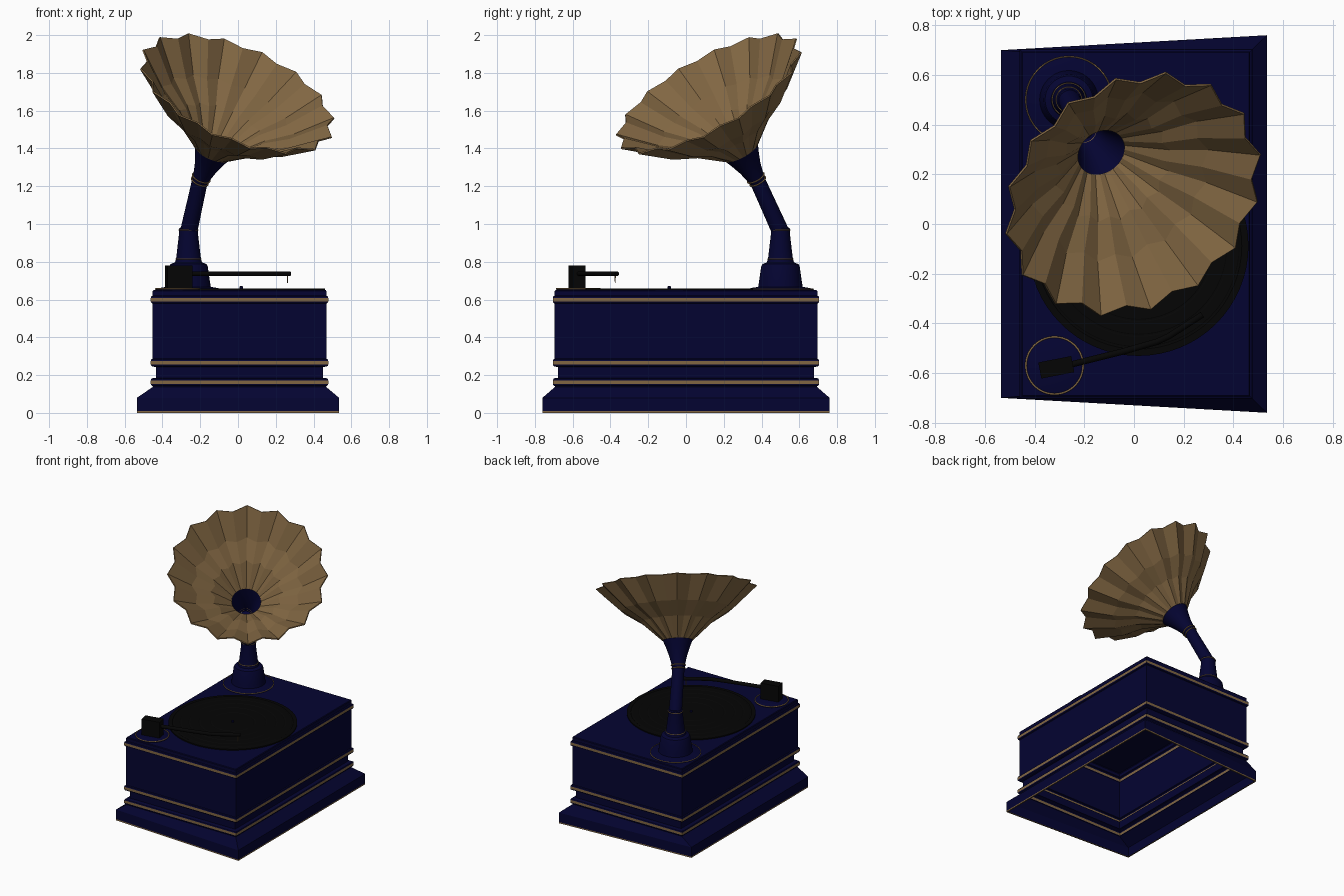
import bpy, bmesh, math
from mathutils import Vector, Matrix

if "Cube" in bpy.data.objects:
    bpy.data.objects.remove(bpy.data.objects["Cube"])


def material(name, col):
    m = bpy.data.materials.new(name)
    m.diffuse_color = (*col, 1)
    m.use_nodes = True
    m.node_tree.nodes["Principled BSDF"].inputs["Base Color"].default_value = m.diffuse_color
    return m


NAVY = material("navy lacquer", (0.0012, 0.0012, 0.031))
GOLD = material("aged brass", (0.22, 0.134, 0.055))
BLACK = material("black", (0.0015, 0.0015, 0.0015))
MATS = [NAVY, GOLD, BLACK]
N, G, K = 0, 1, 2


def finish(name, bm, smooth=None):
    bmesh.ops.recalc_face_normals(bm, faces=bm.faces)
    me = bpy.data.meshes.new(name)
    bm.to_mesh(me)
    bm.free()
    for m in MATS:
        me.materials.append(m)
    ob = bpy.data.objects.new(name, me)
    bpy.context.collection.objects.link(ob)
    if smooth:
        bpy.ops.object.select_all(action='DESELECT')
        ob.select_set(True)
        bpy.context.view_layer.objects.active = ob
        bpy.ops.object.shade_smooth_by_angle(angle=math.radians(smooth))
    return ob


def loft(name, rings, mats, cap_start=False, cap_end=False, smooth=None):
    """Skin closed rings of points; mats gives one colour index per band."""
    bm = bmesh.new()
    vr = [[bm.verts.new(p) for p in ring] for ring in rings]
    n = len(vr[0])
    for i in range(len(vr) - 1):
        for j in range(n):
            k = (j + 1) % n
            f = bm.faces.new((vr[i][j], vr[i][k], vr[i + 1][k], vr[i + 1][j]))
            f.material_index = mats[i] if isinstance(mats, list) else mats
    for flag, idx in ((cap_start, 0), (cap_end, -1)):
        if flag:
            f = bm.faces.new(vr[idx])
            f.material_index = mats[idx] if isinstance(mats, list) else mats
    return finish(name, bm, smooth)


def circle(r, z, mtx, seg=40):
    return [mtx @ Vector((r * math.cos(math.tau * j / seg), r * math.sin(math.tau * j / seg), z))
            for j in range(seg)]


def lathe(name, profile, mats, mtx, seg=40, cap=True, smooth=30):
    return loft(name, [circle(r, z, mtx, seg) for r, z in profile], mats,
                cap_end=cap, smooth=smooth)


def band(name, r, z, mtx, w=0.006):
    """Thin brass ring of round section."""
    prof = [(r + w * math.cos(a * math.tau / 8), z + w * math.sin(a * math.tau / 8)) for a in range(9)]
    return lathe(name, prof, G, mtx, cap=False, smooth=60)


def frame(origin, axis, up=Vector((0, 0, 1))):
    """Matrix with local z on the axis and local x on the upward side."""
    z = Vector(axis).normalized()
    x = (up - z * up.dot(z)).normalized()
    m = Matrix((x, z.cross(x), z)).transposed().to_4x4()
    m.translation = origin
    return m


at = lambda x, y, z=0: Matrix.Translation((x, y, z))

# Cabinet: open-bottomed shell with flared plinth and three beaded mouldings
cab = []
cmats = []


def rect(z, x0, x1, y0, y1=None, mat=N):
    y1 = y0 if y1 is None else y1
    cab.append([(x0, -y0, z), (x1, -y1, z), (x1, y1, z), (x0, y0, z)])
    cmats.append(mat)


def inset(z, d, mat=N):
    rect(z, -0.452 + d, 0.468 - d, 0.695 - d, mat=mat)


def bead(z):
    for dz, out, mat in ((-.021, 0, N), (-.017, .007, N), (-.009, .01, G), (.009, .01, N),
                         (.017, .007, N), (.021, 0, N)):
        inset(z + dz, -out, mat)


rect(0.0, -0.526, 0.526, 0.691, 0.751, G)
rect(0.0, -0.535, 0.535, 0.70, 0.76, G)
rect(0.009, -0.535, 0.535, 0.70, 0.76)
rect(0.08, -0.535, 0.535, 0.70, 0.76)
inset(0.138, 0.002)
bead(0.163)
inset(0.186, 0.018)
inset(0.243, 0.018)
bead(0.266)
bead(0.60)
inset(0.645, 0)
inset(0.65, 0.004)
loft("cabinet", cab, cmats, cap_end=True)

# Record with shallow grooves and spindle
rec = [(0.443, 0.65), (0.443, 0.658)]
for r in (0.41, 0.36, 0.30, 0.23, 0.15):
    rec += [(r + .006, 0.659), (r + .003, 0.657), (r - .003, 0.657), (r - .006, 0.659)]
rec += [(0.02, 0.659)]
lathe("record", rec, K, at(0.018, -0.088), 64)
lathe("spindle", [(0.009, 0.655), (0.009, 0.668), (0.005, 0.672)], N, at(0.018, -0.088), 16)

# Tone arm: round foot, pivot block, bent arm and needle
foot = at(-0.32, -0.57)
lathe("arm_foot", [(0.115, 0.65), (0.115, 0.657), (0.105, 0.661)], N, foot)
band("arm_foot_ring", 0.115, 0.657, foot, 0.004)
bm = bmesh.new()
bmesh.ops.create_cube(bm, size=1, matrix=Matrix.Translation((-0.313, -0.577, 0.719)) @
                      Matrix.Rotation(math.radians(11), 4, 'Z') @ Matrix.Diagonal((0.135, 0.066, 0.124, 1)))
for f in bm.faces:
    f.material_index = K
finish("arm_block", bm)


def tube(name, path, radii, mat, seg=24):
    pts = [Vector(p) for p in path]
    rings = []
    for i, p in enumerate(pts):
        d = pts[min(i + 1, len(pts) - 1)] - pts[max(i - 1, 0)]
        rings.append(circle(radii[i], 0, frame(p, d, Vector((0.3, 1, 0.2))), seg))
    return loft(name, rings, mat, True, True, smooth=40)


tube("tone_arm", [(-0.27, -0.57, 0.737), (-0.05, -0.515, 0.737), (0.09, -0.475, 0.737),
                  (0.14, -0.452, 0.737), (0.275, -0.365, 0.737)], [0.013] * 5, K, 12)
tube("needle", [(0.262, -0.375, 0.73), (0.262, -0.375, 0.688)], [0.004, 0.002], G, 8)

# Horn pedestal
ped = at(-0.262, 0.5)
lathe("pedestal", [(0.175, 0.65), (0.172, 0.656), (0.15, 0.662), (0.118, 0.667), (0.114, 0.69),
                   (0.102, 0.775), (0.096, 0.787), (0.072, 0.797), (0.066, 0.815), (0.064, 0.83),
                   (0.05, 0.95), (0.05, 0.975), (0.044, 0.982)], N, ped)
for r, z in ((0.174, 0.655), (0.067, 0.815), (0.051, 0.968)):
    band("pedestal_ring", r, z, ped, 0.003)

# Straight leaning neck and flaring throat, aligned on the horn axis
axis = Vector((0.35, -0.457, 0.817)).normalized()
mouth = Vector((-0.132, 0.288, 1.39))
horn = frame(mouth, axis)
base, top = Vector((-0.26, 0.498, 0.965)), mouth - axis * 0.2
tube("neck", [base, base.lerp(top, 0.12), base.lerp(top, 0.6), top],
     [0.045, 0.045, 0.043, 0.042], N, 32)
lathe("throat", [(0.042, -0.208), (0.046, -0.175), (0.062, -0.11), (0.083, -0.05), (0.104, 0.0)],
      N, horn, cap=False)
band("neck_ring", 0.046, -0.2, horn, 0.004)
band("neck_ring", 0.049, -0.178, horn, 0.004)
band("throat_ring", 0.104, 0, horn, 0.004)

# Pleated horn: sixteen ridges that deepen toward the scalloped rim
PLEATS = 16
rings = []
for r, d, depth in ((0.104, 0, 0), (0.25, 0.13, 0.1), (0.385, 0.215, 0.08),
                    (0.552, 0.368, 0.077)):
    ring = []
    for j in range(PLEATS * 2):
        a = math.tau * j / (PLEATS * 2) - 0.03
        rr = r * (1 - depth * (j % 2))
        ring.append(horn @ Vector((rr * math.cos(a), rr * math.sin(a), d)))
    rings.append(ring)
bell = loft("horn_bell", rings, G)
sol = bell.modifiers.new("thickness", 'SOLIDIFY')
sol.thickness = 0.008
sol.offset = 0
